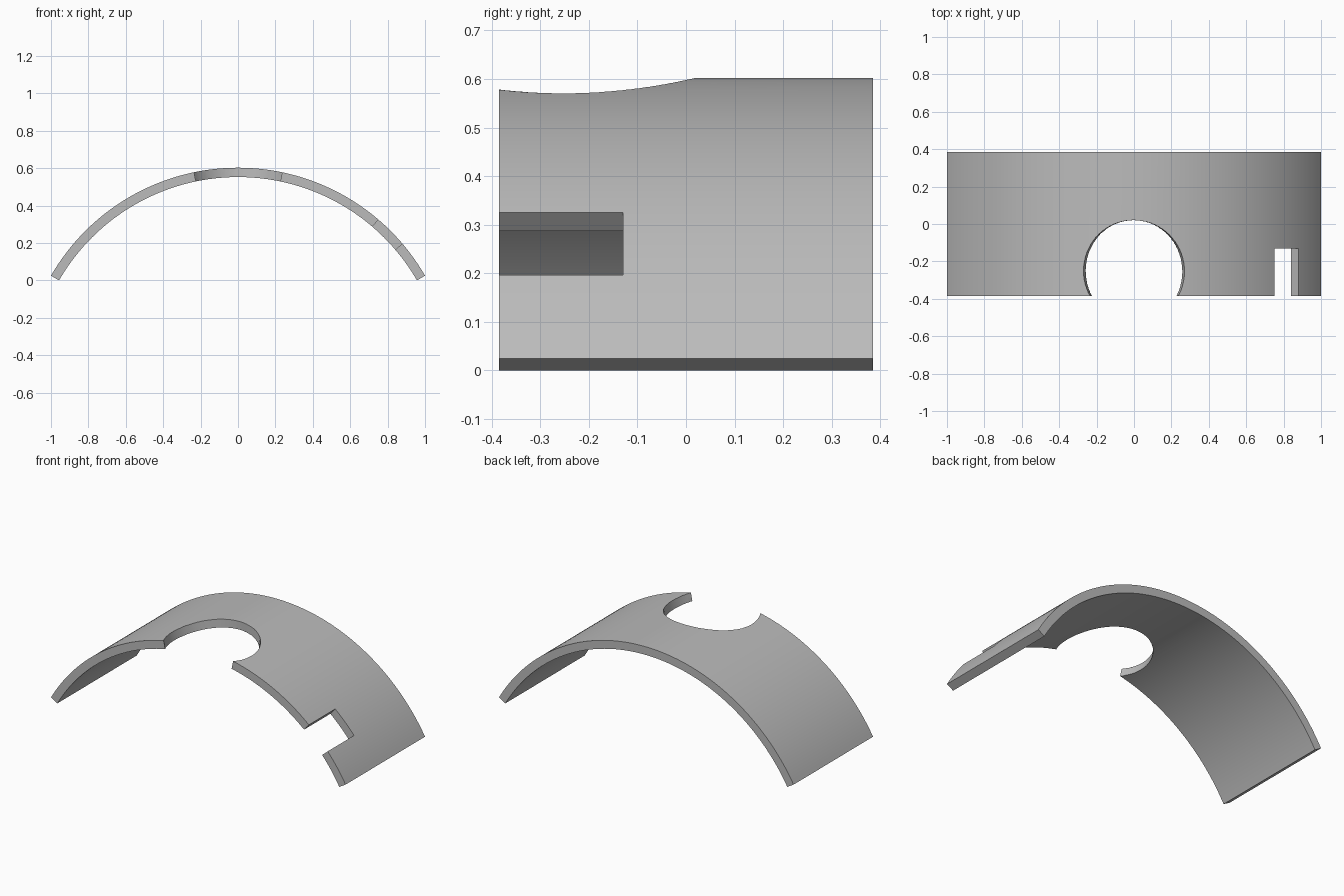
import bpy
import bmesh
from math import sin, cos, tan, pi, radians

OUTER, INNER = 1.1547, 1.1047   # shell radii
AXIS_Z = -0.5523                # height of the cylinder axis
HALF_Y = 0.385
SEGMENTS = 96

cube = bpy.data.objects.get("Cube")
if cube:
    bpy.data.objects.remove(cube, do_unlink=True)

grey = bpy.data.materials.new("plain grey")
grey.use_nodes = True
color = (0.5, 0.5, 0.5, 1)
grey.diffuse_color = color
grey.node_tree.nodes["Principled BSDF"].inputs["Base Color"].default_value = color


def make_object(name, bm):
    bmesh.ops.recalc_face_normals(bm, faces=bm.faces)
    mesh = bpy.data.meshes.new(name)
    bm.to_mesh(mesh)
    bm.free()
    obj = bpy.data.objects.new(name, mesh)
    bpy.context.collection.objects.link(obj)
    mesh.materials.append(grey)
    return obj


def radial_cutter(name, outline):
    """Solid whose walls point at the cylinder axis; outline is (angle, y)."""
    bm = bmesh.new()
    rings = [[bm.verts.new((h * tan(a), y, AXIS_Z + h)) for a, y in outline]
             for h in (0.6, 1.4)]
    for ring in rings:
        bm.faces.new(ring)
    low, high = rings
    for i in range(len(outline)):
        j = (i + 1) % len(outline)
        bm.faces.new((low[i], low[j], high[j], high[i]))
    obj = make_object(name, bm)
    obj.hide_render = True
    return obj


# Curved shell: a third of a tube running along y
bm = bmesh.new()
rows = []
for i in range(SEGMENTS + 1):
    a = radians(-60 + 120 * i / SEGMENTS)
    rows.append([bm.verts.new((r * sin(a), y, AXIS_Z + r * cos(a)))
                 for r, y in ((OUTER, -HALF_Y), (OUTER, HALF_Y),
                              (INNER, HALF_Y), (INNER, -HALF_Y))])
for p, q in zip(rows, rows[1:]):
    for k in range(4):
        n = (k + 1) % 4
        bm.faces.new((p[k], p[n], q[n], q[k]))
bm.faces.new(rows[0])
bm.faces.new(rows[-1])
shell = make_object("curved_shell", bm)

# Round opening at the crown and the small slot on the left
hole_radius, hole_y = 0.2725, -0.252
hole = [(hole_radius * cos(t) / OUTER, hole_y + hole_radius * sin(t))
        for t in (2 * pi * i / 72 for i in range(72))]
low_a, high_a = radians(40.55), radians(49.55)
slot = [(low_a, -0.5), (high_a, -0.5), (high_a, -0.13), (low_a, -0.13)]
cutters = [radial_cutter("hole_cutter", hole), radial_cutter("slot_cutter", slot)]

bpy.context.view_layer.objects.active = shell
bpy.ops.object.select_all(action="DESELECT")
shell.select_set(True)
for cutter in cutters:
    mod = shell.modifiers.new(cutter.name, "BOOLEAN")
    mod.operation = "DIFFERENCE"
    mod.solver = "EXACT"
    mod.object = cutter
    bpy.ops.object.modifier_apply(modifier=mod.name)
    bpy.data.objects.remove(cutter, do_unlink=True)

bpy.ops.object.shade_smooth_by_angle(angle=radians(30))
